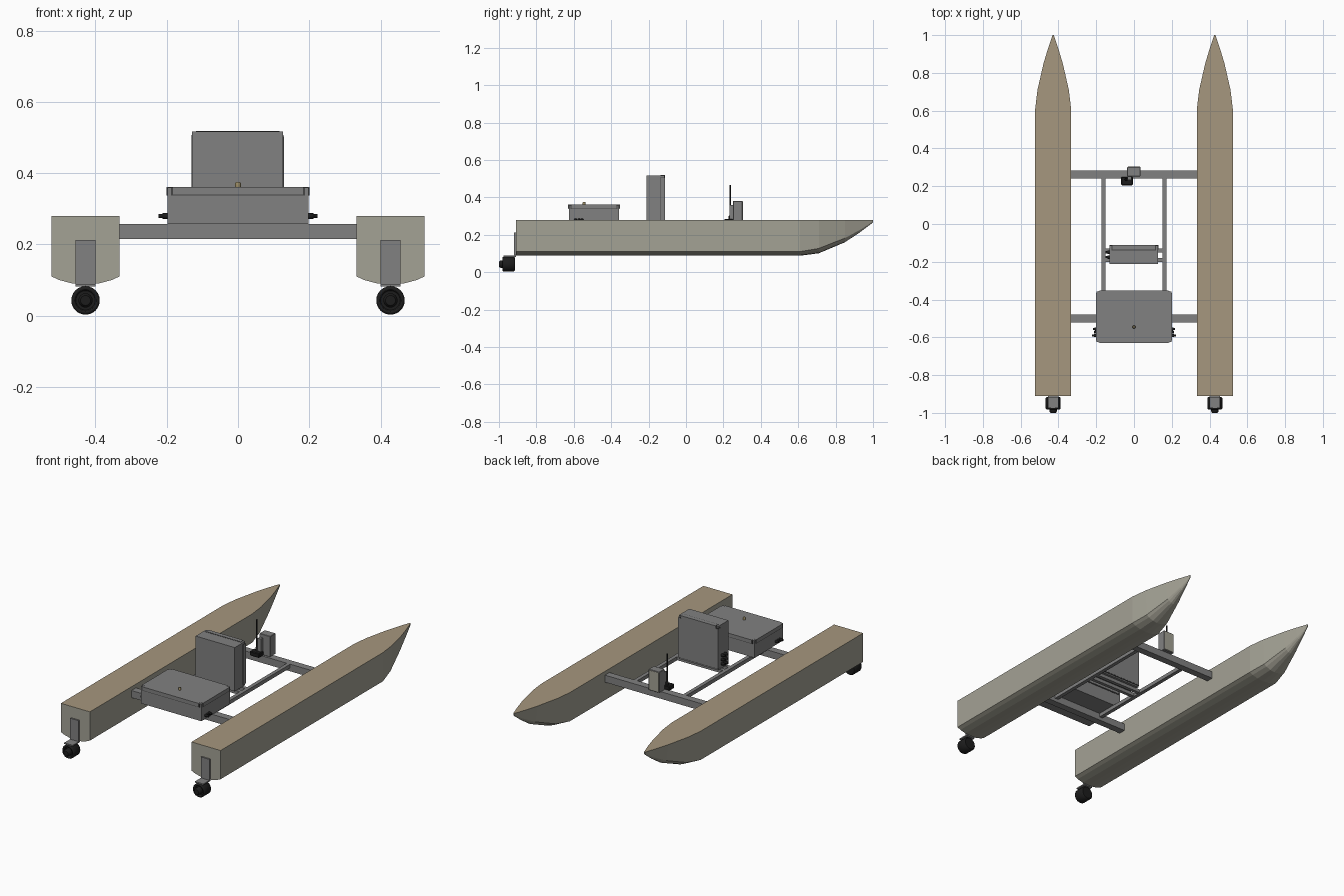
import bpy, bmesh, math
from mathutils import Vector

if "Cube" in bpy.data.objects:
    bpy.data.objects.remove(bpy.data.objects["Cube"], do_unlink=True)


def material(name, rgb):
    m = bpy.data.materials.new(name)
    m.use_nodes = True
    m.diffuse_color = (*rgb, 1)
    bsdf = next(n for n in m.node_tree.nodes if n.type == 'BSDF_PRINCIPLED')
    bsdf.inputs["Base Color"].default_value = (*rgb, 1)
    return m


HULL = material("pale hull", (0.37, 0.36, 0.30))
DECK = material("tan deck", (0.38, 0.31, 0.21))
GREY = material("grey metal", (0.22, 0.22, 0.22))
SEAL = material("dark seal", (0.06, 0.06, 0.06))
BLACK = material("black plastic", (0.012, 0.012, 0.012))
BRASS = material("brass", (0.30, 0.24, 0.12))


def finish(name, bm, *mats):
    bmesh.ops.recalc_face_normals(bm, faces=bm.faces)
    me = bpy.data.meshes.new(name)
    bm.to_mesh(me)
    bm.free()
    for m in mats:
        me.materials.append(m)
    ob = bpy.data.objects.new(name, me)
    bpy.context.collection.objects.link(ob)
    return ob


def box(name, x, y, z, mat, bevel=0):
    """Box given by its extent on each axis."""
    bm = bmesh.new()
    bmesh.ops.create_cube(bm, size=1)
    for v in bm.verts:
        v.co = Vector([(a + b) / 2 + c * (b - a) for (a, b), c in zip((x, y, z), v.co)])
    if bevel:
        bmesh.ops.bevel(bm, geom=bm.edges[:], offset=bevel, segments=1, affect='EDGES')
    return finish(name, bm, mat)


def lathe(name, origin, axis, profile, mat, sides=24):
    """Closed turned solid from (radius, distance along axis) points."""
    bm = bmesh.new()
    turn = Vector((0, 0, 1)).rotation_difference(Vector(axis))
    rings = []
    for r, d in profile:
        angles = [2 * math.pi * i / sides for i in range(sides)]
        rings.append([bm.verts.new(turn @ Vector((r * math.cos(a), r * math.sin(a), d)) + Vector(origin))
                      for a in angles])
    for a, b in zip(rings, rings[1:]):
        for i in range(sides):
            j = (i + 1) % sides
            bm.faces.new((a[i], a[j], b[j], b[i]))
    bm.faces.new(rings[0])
    bm.faces.new(rings[-1])
    for f in bm.faces:
        f.smooth = len(f.verts) == 4
    for e in bm.edges:
        e.smooth = e.calc_face_angle(0) < 0.6
    return finish(name, bm, mat)


# Hull stations: y, deck half width, bilge half width, bilge height, keel height
STATIONS = [(-0.91, .095, .095, .11, .088), (0.61, .095, .095, .11, .088),
            (0.71, .083, .074, .127, .101), (0.85, .051, .037, .182, .16),
            (0.93, .027, .018, .226, .213), (1.0, .003, .002, .27, .266)]
DECK_Z = 0.28


def hull(name, cx):
    bm = bmesh.new()
    rings = []
    for y, w, bw, bz, kz in STATIONS:
        curve = [(-w, DECK_Z)]
        for t in (-1, -.78, -.4, 0, .4, .78, 1):
            curve.append((bw * t, kz + (bz - kz) * abs(t) ** 2.3))
        curve.append((w, DECK_Z))
        rings.append([bm.verts.new((cx + x, y, z)) for x, z in curve])
    n = len(rings[0])
    for a, b in zip(rings, rings[1:]):
        for i in range(n):
            j = (i + 1) % n
            bm.faces.new((a[i], a[j], b[j], b[i]))
    bm.faces.new(rings[0])
    bm.faces.new(rings[-1])
    for f in bm.faces:
        f.material_index = int(all(v.co.z > DECK_Z - 0.001 for v in f.verts))
    finish(name, bm, HULL, DECK)


# Hulls with their thrusters
for side, s in (("left", 1), ("right", -1)):
    cx = s * 0.428
    hull(side + "_hull", cx)
    box(side + "_thruster_plate", (cx - .028, cx + .028), (-.919, -.908), (.083, .213), GREY)
    box(side + "_thruster_shelf", (cx - .028, cx + .028), (-.975, -.91), (.082, .089), GREY)
    lathe(side + "_thruster_duct", (cx, -.915, .043), (0, -1, 0),
          [(.034, 0), (.04, .006), (.04, .06), (.036, .066), (.03, .066), (.027, .05)], BLACK)
    lathe(side + "_thruster_hub", (cx, -.965, .043), (0, -1, 0),
          [(.02, 0), (.02, .027), (.014, .035)], BLACK)

# Deck frame
for name, y in (("bow_beam", .262), ("stern_beam", -.50)):
    box(name, (-.338, .338), (y - .021, y + .021), (.216, .258), GREY)
for side, s in (("left", 1), ("right", -1)):
    box(side + "_rail", (s * .162 - .011, s * .162 + .011), (-.48, .242), (.236, .258), GREY)
for i, y in enumerate((-.14, -.19)):
    box(f"rail_crossbar_{i + 1}", (-.152, .152), (y - .01, y + .01), (.238, .258), GREY)

# Battery case with a sealed lid
box("battery_case", (-.198, .198), (-.626, -.357), (.258, .36), GREY)
box("battery_lid_seal", (-.188, .188), (-.628, -.355), (.337, .359), SEAL)
box("battery_lid_rim", (-.183, .183), (-.63, -.353), (.341, .361), GREY)
box("battery_lid_side_seal", (-.2, .2), (-.617, -.366), (.337, .359), SEAL)
box("battery_lid_side_rim", (-.201, .201), (-.612, -.371), (.341, .361), GREY)
lathe("battery_vent", (0, -.545, .36), (0, 0, 1), [(.008, 0), (.008, .012), (.005, .016)], BRASS, 12)
for side, s in (("left", 1), ("right", -1)):
    for i, (y, length) in enumerate(((-.59, .026), (-.573, .015), (-.556, .02))):
        lathe(f"{side}_battery_plug_{i + 1}", (s * .197, y, .28), (s, 0, 0),
              [(.008, 0), (.008, length * .6), (.006, length * .6), (.006, length)], BLACK, 12)

# Upright electronics case with its lid facing the bow
box("electronics_case", (-.129, .127), (-.212, -.115), (.258, .517), GREY)
box("electronics_lid_seal", (-.13, .128), (-.139, -.112), (.266, .507), SEAL)
box("electronics_lid_side", (-.131, .129), (-.135, -.111), (.27, .503), GREY)
box("electronics_lid_top_seal", (-.118, .116), (-.139, -.112), (.49, .518), SEAL)
box("electronics_lid_top", (-.114, .112), (-.135, -.111), (.49, .519), GREY)
for i, z in enumerate((.285, .31, .335)):
    for j, y in enumerate((-.15, -.175)):
        lathe(f"electronics_plug_{i + 1}_{j + 1}", (-.128, y, z), (-1, 0, 0),
              [(.009, 0), (.009, .012), (.006, .012), (.006, .024)], BLACK, 12)

# Bow sensor, bracket and radio aerial
box("bow_sensor", (-.036, .034), (.252, .302), (.258, .381), GREY, .002)
box("bow_sensor_face", (-.033, .031), (.3, .304), (.262, .377), HULL)
box("bow_sensor_bracket", (-.034, -.012), (.232, .254), (.258, .36), GREY)
box("radio_body", (-.068, -.006), (.205, .25), (.258, .285), BLACK, .004)
lathe("radio_aerial", (-.042, .236, .28), (0, 0, 1),
      [(.008, 0), (.008, .02), (.0045, .025), (.0045, .187)], BLACK, 10)
